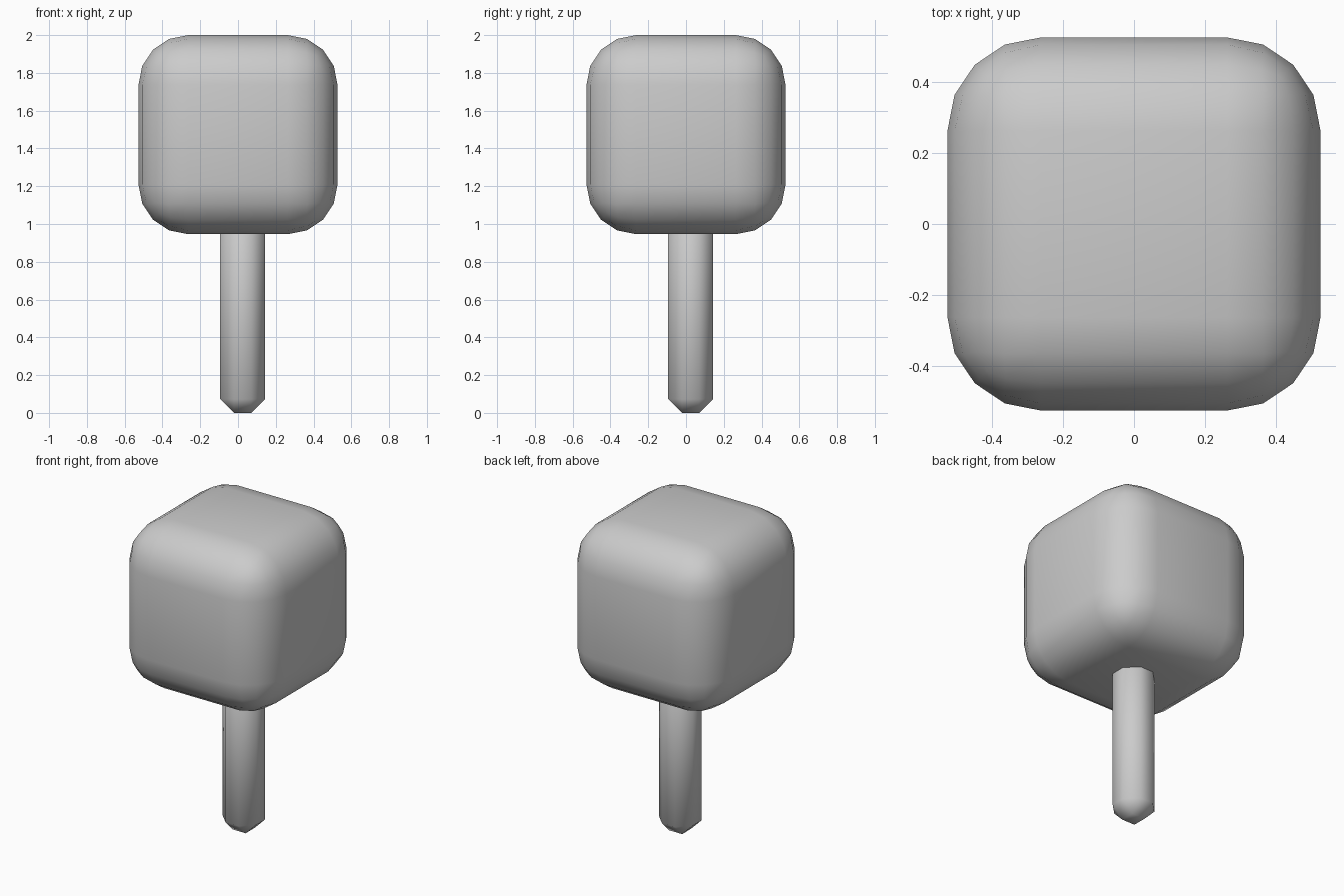
import bpy

if "Cube" in bpy.data.objects:
    bpy.data.objects.remove(bpy.data.objects["Cube"])


def bevelled_box(name, size, centre, width, segments):
    """Box with rounded edges, smooth shaded."""
    bpy.ops.mesh.primitive_cube_add(size=1, location=centre)
    obj = bpy.context.object
    obj.name = name
    obj.scale = size
    bpy.ops.object.transform_apply(location=False, rotation=False, scale=True)
    bevel = obj.modifiers.new("Bevel", 'BEVEL')
    bevel.width = width
    bevel.segments = segments
    bevel.limit_method = 'NONE'
    bpy.ops.object.shade_smooth()
    return obj


# Rounded cube head
bevelled_box("head", (1.054, 1.054, 1.054), (0, 0, 1.473), 0.263, 4)

# Chamfered stick, slightly off centre, running up into the head
bottom, top = 0.0, 1.1
bevelled_box("stick", (0.237, 0.237, top - bottom),
             (0.024, 0.024, (bottom + top) / 2), 0.073, 1)
